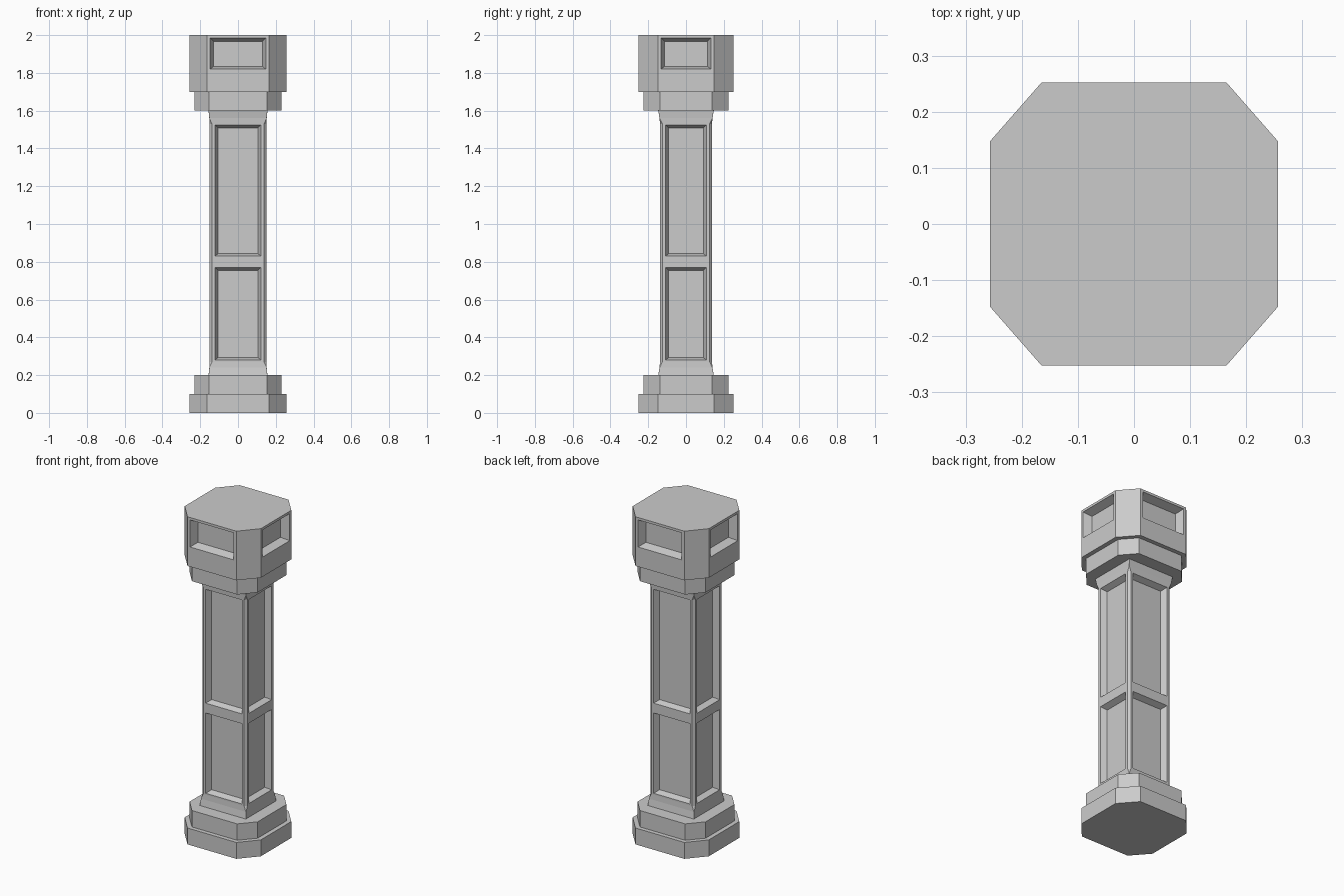
import bpy, bmesh

if "Cube" in bpy.data.objects:
    bpy.data.objects.remove(bpy.data.objects["Cube"])


def octagon(hx, hy, cx, cy):
    # rectangle hx, hy with corners cut at x = cx and y = cy
    return [(cx, -hy), (hx, -cy), (hx, cy), (cx, hy),
            (-cx, hy), (-hx, cy), (-hx, -cy), (-cx, -hy)]


def loft(name, rings):
    # closed solid through (z, outline) rings
    bm = bmesh.new()
    loops = [[bm.verts.new((x, y, z)) for x, y in pts] for z, pts in rings]
    for a, b in zip(loops, loops[1:]):
        n = len(a)
        for i in range(n):
            j = (i + 1) % n
            bm.faces.new((a[i], a[j], b[j], b[i]))
    bm.faces.new(loops[0][::-1])
    bm.faces.new(loops[-1])
    bmesh.ops.remove_doubles(bm, verts=bm.verts, dist=0.0002)
    bmesh.ops.recalc_face_normals(bm, faces=bm.faces)
    mesh = bpy.data.meshes.new(name)
    bm.to_mesh(mesh)
    bm.free()
    ob = bpy.data.objects.new(name, mesh)
    bpy.context.collection.objects.link(ob)
    return ob


def panel_cutter(axis, sign, half, face, z0, z1, depth, inset):
    # tapered block that sinks a panel into one side
    bm = bmesh.new()
    k = inset / depth
    rings = []
    for d in (-0.01, depth):          # start just outside the face
        i = d * k
        w, u = half - i, sign * (face - d)
        ring = []
        for s, z in ((-w, z0 + i * 0.8), (w, z0 + i * 0.8), (w, z1 - i), (-w, z1 - i)):
            ring.append(bm.verts.new((s, u, z) if axis == 'y' else (u, s, z)))
        rings.append(ring)
    a, b = rings
    bm.faces.new(a)
    bm.faces.new(b)
    for i in range(4):
        j = (i + 1) % 4
        bm.faces.new((a[i], a[j], b[j], b[i]))
    bmesh.ops.recalc_face_normals(bm, faces=bm.faces)
    mesh = bpy.data.meshes.new("panel_cutter")
    bm.to_mesh(mesh)
    bm.free()
    ob = bpy.data.objects.new("panel_cutter", mesh)
    bpy.context.collection.objects.link(ob)
    ob.hide_render = True
    return ob


def sink_panels(ob, hx, hy, wx, wy, spans, depth, inset):
    # same panels on all four sides, then bake and drop the cutters
    cutters = []
    for z0, z1 in spans:
        for sign in (-1, 1):
            cutters.append(panel_cutter('y', sign, wx, hy, z0, z1, depth, inset))
            cutters.append(panel_cutter('x', sign, wy, hx, z0, z1, depth, inset))
    for c in cutters:
        mod = ob.modifiers.new("panel", 'BOOLEAN')
        mod.operation, mod.solver, mod.object = 'DIFFERENCE', 'EXACT', c
    deps = bpy.context.evaluated_depsgraph_get()
    mesh = bpy.data.meshes.new_from_object(ob.evaluated_get(deps))
    ob.modifiers.clear()
    ob.data = mesh
    for c in cutters:
        bpy.data.objects.remove(c)


wide = octagon(0.257, 0.252, 0.165, 0.147)
narrow = octagon(0.23, 0.226, 0.153, 0.138)

# Stepped base and neck
loft("base_plinth", [(0.0, wide), (0.1, wide)])
loft("base_step", [(0.1, narrow), (0.2, narrow)])
loft("neck_step", [(1.6, narrow), (1.7, narrow)])

# Capital block with sunk panels
capital = loft("capital", [(1.7, wide), (2.0, wide)])
sink_panels(capital, 0.257, 0.252, 0.147, 0.132, [(1.82, 1.985)], 0.05, 0.018)

# Shaft with stopped corner chamfers and slightly flared ends
foot = octagon(0.156, 0.147, 0.1555, 0.1465)
stop = octagon(0.152, 0.140, 0.1515, 0.1395)
body = octagon(0.151, 0.138, 0.138, 0.125)
shaft = loft("shaft", [(0.2, foot), (0.24, stop), (0.27, body),
                       (1.53, body), (1.56, stop), (1.6, foot)])
sink_panels(shaft, 0.151, 0.138, 0.122, 0.108,
            [(0.28, 0.77), (0.83, 1.525)], 0.035, 0.016)
